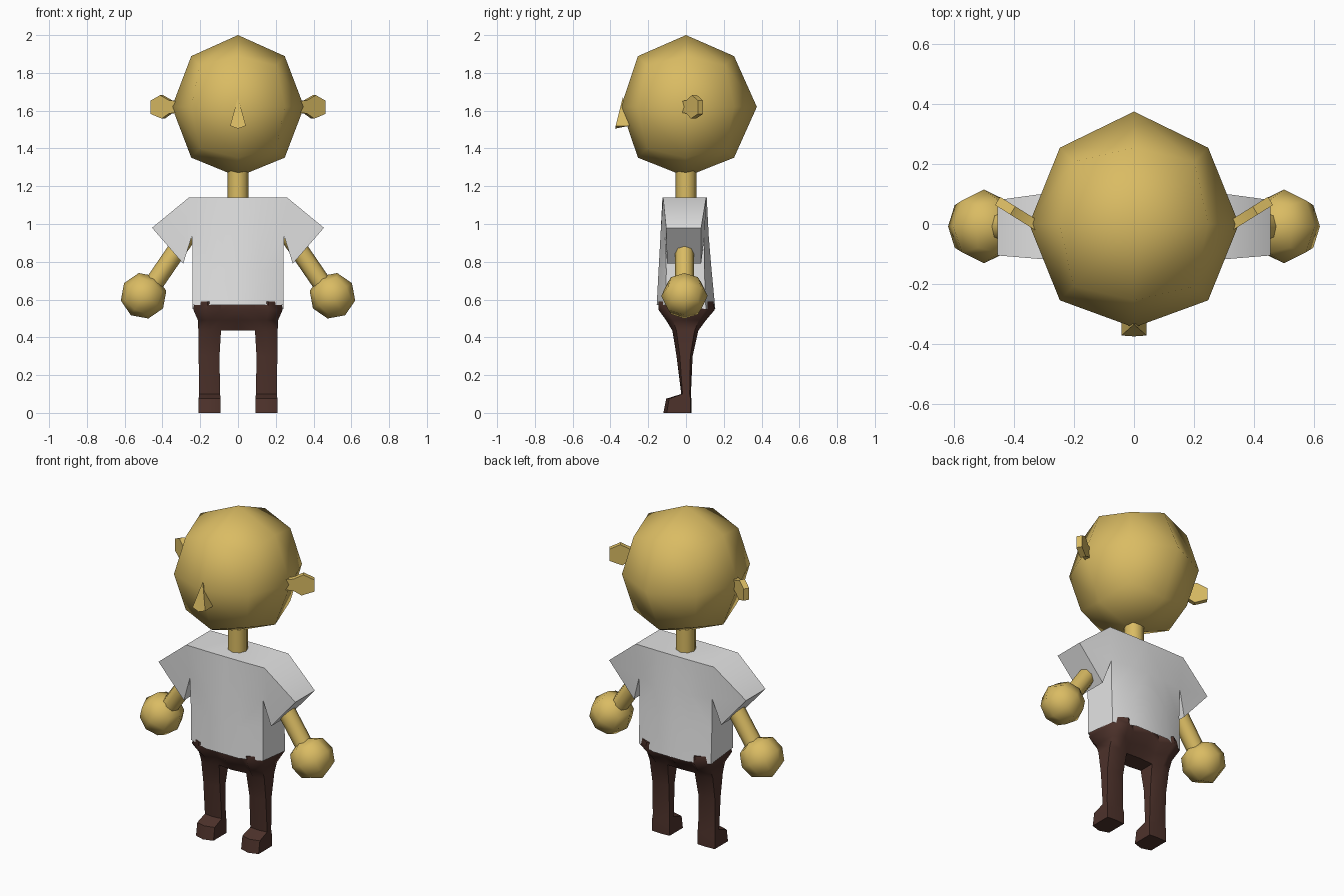
import bpy, bmesh, math
from mathutils import Vector, Matrix

if "Cube" in bpy.data.objects:
    bpy.data.objects.remove(bpy.data.objects["Cube"])


def material(name, rgb):
    m = bpy.data.materials.new(name)
    m.diffuse_color = (*rgb, 1)
    m.use_nodes = True
    m.node_tree.nodes["Principled BSDF"].inputs["Base Color"].default_value = m.diffuse_color
    return m


SKIN = material("warm yellow skin", (0.70, 0.50, 0.125))
WHITE = material("white cloth", (0.78, 0.78, 0.78))
BROWN = material("dark brown cloth", (0.075, 0.032, 0.024))


def finish(bm, name, mat, angle=60, mirror=False):
    """Turn a bmesh into a shaded object, optionally mirrored across x."""
    bmesh.ops.recalc_face_normals(bm, faces=bm.faces[:])
    me = bpy.data.meshes.new(name)
    bm.to_mesh(me)
    bm.free()
    ob = bpy.data.objects.new(name, me)
    bpy.context.collection.objects.link(ob)
    me.materials.append(mat)
    if mirror:
        mod = ob.modifiers.new("mirror", "MIRROR")
        mod.merge_threshold = 0.001
    bpy.ops.object.select_all(action="DESELECT")
    bpy.context.view_layer.objects.active = ob
    ob.select_set(True)
    if mirror:
        bpy.ops.object.modifier_apply(modifier="mirror")
    bpy.ops.object.shade_smooth_by_angle(angle=math.radians(angle))
    return ob


def ball():
    """Rounded cube: each side split into four, pushed to a unit sphere."""
    bm = bmesh.new()
    bmesh.ops.create_cube(bm, size=2)
    bmesh.ops.subdivide_edges(bm, edges=bm.edges[:], cuts=1, use_grid_fill=True)
    for v in bm.verts:
        v.co.normalize()
    return bm


def tube(name, start, end, radius, sides, mat, mirror=False):
    start, end = Vector(start), Vector(end)
    axis = end - start
    bm = bmesh.new()
    bmesh.ops.create_cone(bm, cap_ends=True, segments=sides, radius1=radius,
                          radius2=radius, depth=axis.length)
    turn = axis.to_track_quat("Z", "Y").to_matrix().to_4x4()
    bmesh.ops.transform(bm, matrix=Matrix.Translation((start + end) / 2) @ turn, verts=bm.verts)
    return finish(bm, name, mat, 50, mirror)


def rings_to_verts(bm, rings):
    return [[bm.verts.new(p) for p in ring] for ring in rings]


def bridge(bm, a, b, skip=(), closed=False):
    n = len(a)
    for i in range(n if closed else n - 1):
        if i not in skip:
            j = (i + 1) % n
            bm.faces.new((a[i], a[j], b[j], b[i]))


# Head
bm = ball()
for v in bm.verts:
    pole = abs(v.co.x) < 0.01 and abs(v.co.z) < 0.01
    v.co = (v.co.x * 0.35, v.co.y * 0.36 + (0.015 if pole else 0), 1.62 + v.co.z * 0.38)
    if v.co.z < 1.26:
        v.co.z = 1.25
finish(bm, "head", SKIN, 70)

# Nose: narrow wedge with a ridge down the middle
bm = bmesh.new()
top = bm.verts.new((0, -0.335, 1.67))
low = [bm.verts.new(p) for p in ((-0.042, -0.30, 1.52), (-0.042, -0.372, 1.52),
                                 (0, -0.375, 1.505), (0.042, -0.372, 1.52), (0.042, -0.30, 1.52))]
for i in range(5):
    bm.faces.new((top, low[i], low[(i + 1) % 5]))
bm.faces.new(low)
finish(bm, "nose", SKIN, 40)

# Ears: thin plates swept backwards
outline = ((-0.02, -0.03), (0.03, -0.035), (0.075, -0.062), (0.145, -0.037),
           (0.145, 0.033), (0.085, 0.062), (0.03, 0.035), (-0.02, 0.03))
along, across = Vector((0.85, 0.53, 0)), Vector((0.53, -0.85, 0))
bm = bmesh.new()
rings = rings_to_verts(bm, [
    [Vector((0.332, 0, 1.62)) + along * u + across * t + Vector((0, 0, w)) for u, w in outline]
    for t in (-0.016, 0.016)])
bridge(bm, *rings, closed=True)
for r in rings:
    bm.faces.new(r)
finish(bm, "ears", SKIN, 40, True)

# Neck, arms and hands
tube("neck", (0, 0, 1.10), (0, 0, 1.30), 0.055, 8, SKIN)
tube("arms", (0.27, -0.008, 0.94), (0.455, -0.008, 0.67), 0.05, 8, SKIN, True)
bm = ball()
bmesh.ops.transform(bm, verts=bm.verts, matrix=Matrix.Translation((0.5, -0.008, 0.62))
                    @ Matrix.Rotation(math.radians(-33), 4, "Y") @ Matrix.Scale(0.123, 4))
finish(bm, "hands", SKIN, 70, True)


# Shirt: half torso from front centre round to back centre, sleeve drawn out of the side
def torso_ring(zf, zb, x, f, b, corner):
    return [(0, f, zf), (0.11, f, zf), (x, f * corner, zf),
            (x, b * corner, zb), (0.11, b, zb), (0, b, zb)]


bm = bmesh.new()
torso = rings_to_verts(bm, [
    torso_ring(0.57, 0.55, 0.24, -0.155, 0.155, 0.68),
    torso_ring(0.76, 0.76, 0.24, -0.145, 0.135, 0.72),
    torso_ring(0.94, 0.94, 0.243, -0.135, 0.12, 0.82),
    torso_ring(1.14, 1.14, 0.26, -0.125, 0.11, 0.97)])
for k in range(3):
    bridge(bm, torso[k], torso[k + 1], skip=(2,) if k == 2 else ())
bm.faces.new(torso[3])
shoulder = [torso[2][2], torso[2][3], torso[3][3], torso[3][2]]
cuff = [bm.verts.new(p) for p in ((0.29, -0.10, 0.79), (0.29, 0.08, 0.79),
                                  (0.455, 0.08, 0.98), (0.455, -0.105, 0.98))]
bridge(bm, shoulder, cuff, closed=True)
bm.faces.new(cuff)
finish(bm, "shirt", WHITE, 60, True)


# Trousers: half hips leading into a six-sided leg and a foot
def leg_ring(z, inner, outer, f, b, ratio=0.6, centre=None):
    mid = (inner + outer) / 2
    ring = [(inner, f * ratio, z), (mid, f, z), (outer, f * ratio, z),
            (outer, b * ratio, z), (mid, b, z), (inner, b * ratio, z)]
    if centre:
        ring = [(0, centre[0], z)] + ring + [(0, centre[1], z)]
    return ring


bm = bmesh.new()
hips = rings_to_verts(bm, [
    leg_ring(0.59, 0.09, 0.232, -0.145, 0.145, 0.68, (-0.145, 0.145)),
    leg_ring(0.545, 0.09, 0.236, -0.145, 0.152, 0.68, (-0.145, 0.152)),
    leg_ring(0.49, 0.09, 0.212, -0.105, 0.105, 0.65, (-0.10, 0.10)),
    leg_ring(0.435, 0.09, 0.21, -0.072, 0.065, 0.7, (-0.06, 0.05))])
for a, b in zip(hips, hips[1:]):
    bridge(bm, a, b)
bm.faces.new(hips[0])
crotch = hips[-1]
bm.faces.new((crotch[0], crotch[1], crotch[6], crotch[7]))
leg = [crotch[1:7]] + rings_to_verts(bm, [
    leg_ring(0.30, 0.098, 0.208, -0.05, 0.035, 0.65),
    leg_ring(0.10, 0.095, 0.207, -0.025, 0.026, 0.75),
    leg_ring(0.075, 0.092, 0.208, -0.105, 0.028, 0.85),
    leg_ring(0.0, 0.092, 0.208, -0.12, 0.028, 0.85)])
for a, b in zip(leg, leg[1:]):
    bridge(bm, a, b, closed=True)
bm.faces.new(leg[-1])
finish(bm, "trousers", BROWN, 55, True)
